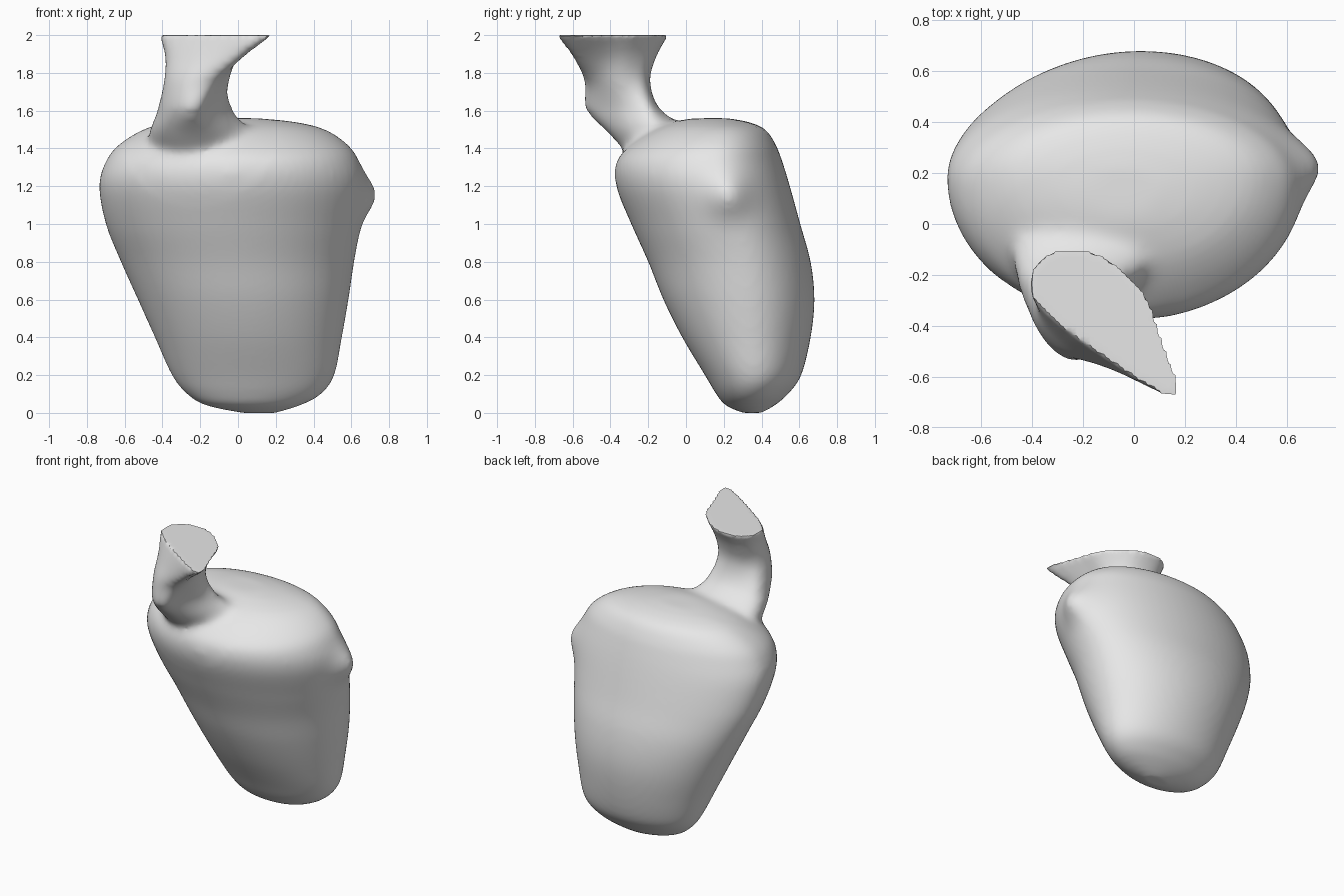
import bpy, bmesh, math
from mathutils import Vector

cube = bpy.data.objects.get("Cube")
if cube:
    bpy.data.objects.remove(cube, do_unlink=True)

# Body girth: height, right edge, left edge, front edge, back edge
BODY = [
    (0, .02, .2, .3, .4),
    (.04, -.17, .33, .21, .47),
    (.1, -.27, .44, .16, .54),
    (.2, -.35, .51, .1, .61),
    (.4, -.44, .55, -.02, .66),
    (.6, -.53, .585, -.12, .68),
    (.8, -.62, .615, -.2, .66),
    (1, -.7, .65, -.29, .605),
    (1.2, -.735, .67, -.37, .55),
    (1.33, -.7, .64, -.37, .51),
    (1.42, -.63, .58, -.29, .475),
    (1.5, -.5, .46, -.17, .42),
    (1.54, -.36, .3, -.06, .33),
    (1.56, -.2, .1, .02, .22),
]

# Neck outlines: height, then points counterclockwise from the front fin
NECK = [
    (1.3, [(-.2, -.25), (-.1, -.22), (0, -.15), (.1, 0),
           (-.15, .1), (-.4, 0), (-.4, -.12), (-.3, -.22)]),
    (1.47, [(-.22, -.4), (-.12, -.35), (0, -.24), (.08, -.08),
            (-.15, .06), (-.44, -.04), (-.46, -.22), (-.35, -.37)]),
    (1.6, [(-.23, -.53), (-.14, -.42), (-.06, -.3), (-.03, -.18),
           (-.2, -.13), (-.4, -.18), (-.42, -.32), (-.34, -.47)]),
    (1.75, [(-.14, -.53), (-.07, -.42), (-.05, -.32), (-.1, -.22),
            (-.25, -.19), (-.37, -.25), (-.385, -.38), (-.28, -.51)]),
    (1.88, [(.01, -.6), (0, -.42), (-.02, -.3), (-.12, -.19),
            (-.28, -.16), (-.37, -.22), (-.37, -.36), (-.22, -.5)]),
    (2, [(.17, -.685), (.1, -.42), (.04, -.27), (-.13, -.12),
         (-.3, -.1), (-.4, -.18), (-.385, -.31), (-.15, -.5)]),
]


def spline(points, steps, closed=False):
    """Smooth curve through points of any dimension."""
    n = len(points)

    def at(i):
        return points[i % n] if closed else points[max(0, min(n - 1, i))]

    out = []
    for i in range(n if closed else n - 1):
        a, b, c, d = (Vector(at(i + k)) for k in (-1, 0, 1, 2))
        for s in range(steps):
            t = s / steps
            out.append(b + t / 2 * ((c - a) + t * ((2 * a - 5 * b + 4 * c - d)
                       + t * (3 * b - a - 3 * c + d))))
    if not closed:
        out.append(Vector(points[-1]))
    return out


def loft(bm, rings):
    """Closed skin over a stack of equal rings."""
    loops = [[bm.verts.new(p) for p in ring] for ring in rings]
    n = len(loops[0])
    for low, high in zip(loops, loops[1:]):
        for i in range(n):
            j = (i + 1) % n
            bm.faces.new((low[i], low[j], high[j], high[i]))
    bm.faces.new(loops[0][::-1])
    bm.faces.new(loops[-1])


def body_ring(row, sides=64):
    z, x0, x1, y0, y1 = row
    # widest line drifts backwards with height
    share = .5 + .1 * min(1, z)
    cx, cy = (x0 + x1) / 2, y0 + (y1 - y0) * share
    ring = []
    for i in range(sides):
        a = math.tau * i / sides
        c, s = math.cos(a), math.sin(a)
        x = cx + (x1 - x0) / 2 * c
        y = cy + (y1 - cy if s > 0 else cy - y0) * s
        # small pointed bump on the left shoulder
        if c > 0:
            x += .065 * math.exp(-((y - .23) ** 2 + (z - 1.15) ** 2) / .012)
        ring.append((x, y, z))
    return ring


# Body and neck shells
bm = bmesh.new()
loft(bm, [body_ring(row) for row in spline(BODY, 5)])
columns = [spline([(*pts[k], z) for z, pts in NECK], 6) for k in range(8)]
loft(bm, [spline(ring, 4, closed=True) for ring in zip(*columns)])
bmesh.ops.recalc_face_normals(bm, faces=bm.faces)
mesh = bpy.data.meshes.new("sac")
bm.to_mesh(mesh)
bm.free()
sac = bpy.data.objects.new("sac_with_neck", mesh)
bpy.context.collection.objects.link(sac)

# Fuse the shells into one skin
fuse = sac.modifiers.new("fuse", 'REMESH')
fuse.mode = 'VOXEL'
fuse.voxel_size = .018
graph = bpy.context.evaluated_depsgraph_get()
skin = bpy.data.meshes.new_from_object(sac.evaluated_get(graph))
sac.modifiers.clear()
sac.data = skin

# Soften the skin, most of all where the neck grows out of the body
bm = bmesh.new()
bm.from_mesh(skin)
root = Vector((-.2, -.2, 1.5))
blend = [v for v in bm.verts if v.co.z < 1.6 and (v.co - root).length < .42]
lower = [v for v in bm.verts if v.co.z < 1.93]
for verts, rounds in ((blend, 14), (lower, 4)):
    for _ in range(rounds):
        bmesh.ops.smooth_vert(bm, verts=verts, factor=.5,
                              use_axis_x=True, use_axis_y=True, use_axis_z=True)
bm.to_mesh(skin)
bm.free()

# Plain grey material
grey = bpy.data.materials.new("light_grey")
grey.use_nodes = True
colour = (.8, .8, .8, 1)
grey.diffuse_color = colour
grey.node_tree.nodes["Principled BSDF"].inputs["Base Color"].default_value = colour
skin.materials.clear()
skin.materials.append(grey)

bpy.ops.object.select_all(action='DESELECT')
sac.select_set(True)
bpy.context.view_layer.objects.active = sac
bpy.ops.object.shade_smooth_by_angle(angle=math.radians(40))
